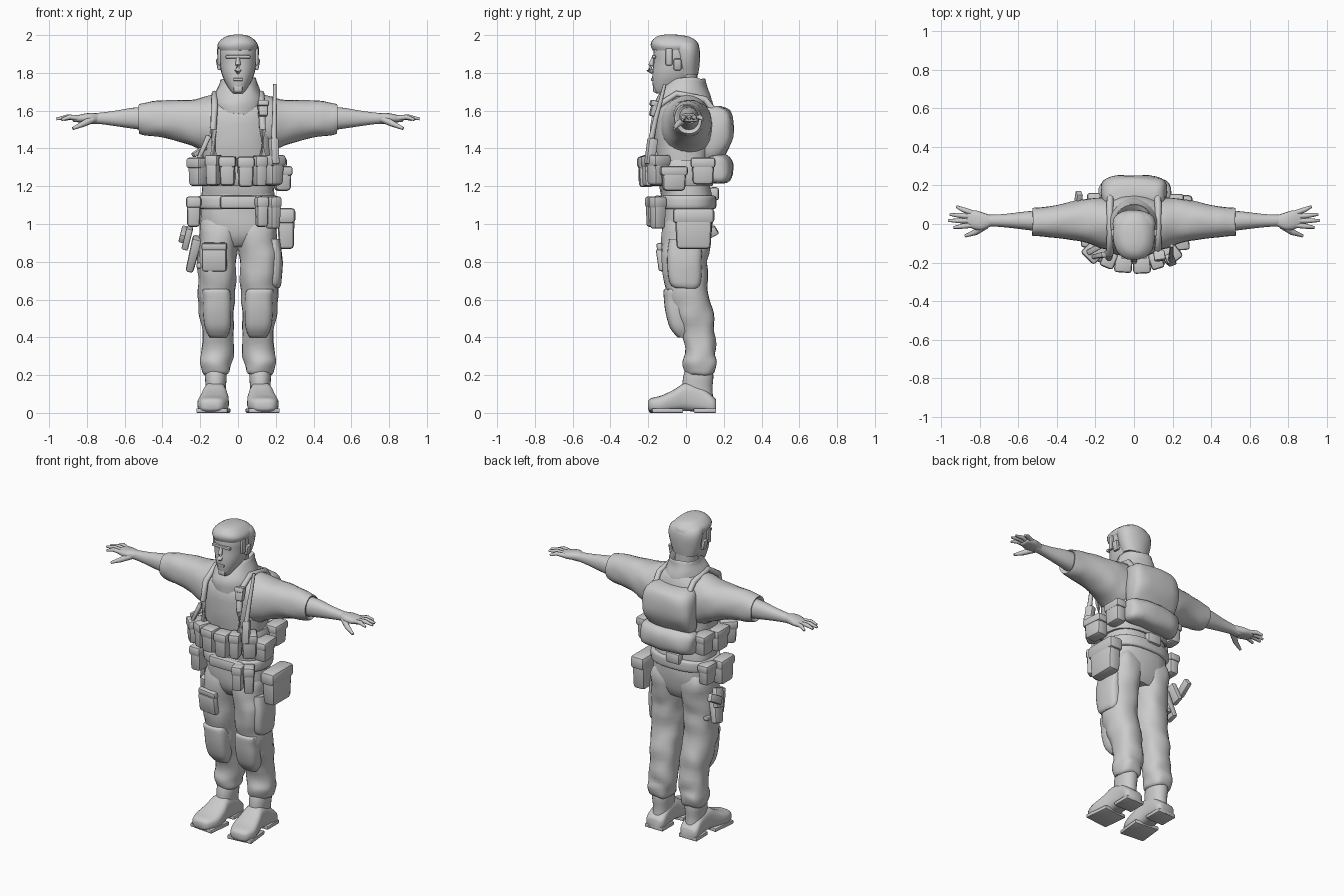
import bpy, bmesh, math
from mathutils import Vector, Euler, noise

mat = bpy.data.materials.new("plain grey")
mat.diffuse_color = (0.6, 0.6, 0.6, 1)


def finish(name, bm, angle=50):
    bmesh.ops.recalc_face_normals(bm, faces=bm.faces)
    me = bpy.data.meshes.new(name)
    bm.to_mesh(me)
    bm.free()
    ob = bpy.data.objects.new(name, me)
    bpy.context.collection.objects.link(ob)
    me.materials.append(mat)
    bpy.ops.object.select_all(action='DESELECT')
    ob.select_set(True)
    bpy.context.view_layer.objects.active = ob
    bpy.ops.object.shade_smooth_by_angle(angle=math.radians(angle))
    return ob


def spline(a, b, c, d, t):
    return 0.5 * (2 * b + (c - a) * t + (2 * a - 5 * b + 4 * c - d) * t * t
                  + (3 * b - a - 3 * c + d) * t ** 3)


def loft(name, axis, rings, power=2.2, sides=24, steps=3, folds=0.0, mirror=False):
    """Rings are (position, lo_u, hi_u, lo_v, hi_v); u, v are the other two axes in order."""
    rows = []
    n = len(rings)
    for i in range(n - 1):
        q = [rings[max(0, min(n - 1, i + k))] for k in (-1, 0, 1, 2)]
        for s in range(steps):
            rows.append([spline(*(r[k] for r in q), s / steps) for k in range(5)])
    rows.append(rings[-1])
    bm = bmesh.new()
    loops = []
    for p, u0, u1, v0, v1 in rows:
        loop = []
        for k in range(sides):
            a = 2 * math.pi * k / sides
            c, s = math.cos(a), math.sin(a)
            u = (u0 + u1) / 2 + (u1 - u0) / 2 * math.copysign(abs(c) ** (2 / power), c)
            v = (v0 + v1) / 2 + (v1 - v0) / 2 * math.copysign(abs(s) ** (2 / power), s)
            co = {'x': Vector((p, u, v)), 'y': Vector((u, p, v)), 'z': Vector((u, v, p))}[axis]
            if folds:
                co += noise.noise_vector(co * 11) * folds
            if mirror:
                co.x = -co.x
            loop.append(bm.verts.new(co))
        loops.append(loop)
    for a, b in zip(loops, loops[1:]):
        for k in range(sides):
            j = (k + 1) % sides
            bm.faces.new((a[k], a[j], b[j], b[k]))
    bm.faces.new(loops[0])
    bm.faces.new(loops[-1])
    return finish(name, bm)


def box(name, loc, size, rot=(0, 0, 0), round_=0.25, taper=1.0):
    """Soft-edged box; taper scales its lower end."""
    bm = bmesh.new()
    bmesh.ops.create_cube(bm, size=1)
    e = Euler([math.radians(r) for r in rot]).to_matrix()
    for v in bm.verts:
        k = taper if v.co.z < 0 else 1
        v.co = Vector((v.co.x * size[0] * k, v.co.y * size[1] * k, v.co.z * size[2]))
    bmesh.ops.bevel(bm, geom=bm.edges[:], offset=min(size) * round_, segments=2,
                    profile=0.5, affect='EDGES')
    for v in bm.verts:
        v.co = e @ v.co + Vector(loc)
    return finish(name, bm, 40)


def pouch(name, loc, size, turn=0, tilt=0):
    box(name, loc, size, (tilt, 0, turn), 0.22, 0.9)
    box(name + "_flap", (loc[0], loc[1], loc[2] + size[2] * 0.32),
        (size[0] * 1.08, size[1] * 1.1, size[2] * 0.38), (tilt, 0, turn), 0.25)


def rod(name, points, radii, sides=8):
    bm = bmesh.new()
    loops = []
    for i, p in enumerate(points):
        d = Vector(points[min(i + 1, len(points) - 1)]) - Vector(points[max(i - 1, 0)])
        q = d.to_track_quat('Z', 'Y')
        loops.append([bm.verts.new(Vector(p) + q @ Vector((
            radii[i] * math.cos(2 * math.pi * k / sides),
            radii[i] * math.sin(2 * math.pi * k / sides), 0))) for k in range(sides)])
    for a, b in zip(loops, loops[1:]):
        for k in range(sides):
            bm.faces.new((a[k], a[(k + 1) % sides], b[(k + 1) % sides], b[k]))
    bm.faces.new(loops[0])
    bm.faces.new(loops[-1])
    return finish(name, bm, 60)


# Torso, hips and collar
loft("torso", 'z', [(1.12, -.19, .19, -.12, .13), (1.2, -.19, .19, -.14, .13),
                    (1.32, -.19, .19, -.155, .13), (1.45, -.19, .19, -.17, .14),
                    (1.56, -.19, .19, -.165, .15), (1.63, -.17, .17, -.14, .14),
                    (1.68, -.11, .11, -.11, .12), (1.7, -.07, .07, -.08, .09)], 2.5, folds=.008)
loft("hips", 'z', [(.88, -.17, .17, -.08, .1), (.94, -.19, .19, -.12, .13), (1.04, -.2, .2, -.13, .145),
                   (1.13, -.195, .195, -.13, .14), (1.2, -.19, .19, -.13, .13)], 2.5, folds=.008)
loft("collar", 'z', [(1.58, -.13, .13, -.165, .12), (1.64, -.14, .14, -.165, .13),
                     (1.69, -.125, .125, -.145, .125), (1.74, -.1, .1, -.11, .11),
                     (1.77, -.09, .09, -.08, .1), (1.74, -.07, .07, -.07, .07)], 2.1, folds=.012)

# Head, hair and face
loft("neck", 'z', [(1.64, -.065, .065, -.08, .06), (1.82, -.07, .07, -.08, .06)])
loft("head", 'z', [(1.69, -.025, .025, -.155, -.1), (1.705, -.04, .04, -.17, -.06),
                   (1.75, -.068, .068, -.178, .02), (1.8, -.088, .088, -.178, .055),
                   (1.86, -.097, .097, -.172, .062), (1.92, -.1, .1, -.172, .06),
                   (1.97, -.08, .08, -.15, .04), (1.985, -.03, .03, -.1, 0)], 2.2)
loft("hair_back", 'z', [(1.79, -.08, .08, -.05, .063), (1.85, -.102, .102, -.055, .07),
                        (1.92, -.111, .111, -.075, .072), (1.96, -.1, .1, -.1, .06),
                        (1.98, -.07, .07, -.1, .03)], 2.2, folds=.006)
loft("hair_top", 'z', [(1.92, -.1, .1, -.178, .06), (1.945, -.108, .108, -.187, .068),
                       (1.97, -.094, .094, -.182, .055), (1.993, -.06, .06, -.155, .02),
                       (2.0, -.02, .02, -.11, -.03)], 2.3, folds=.005)
rod("nose", [(0, -.172, 1.88), (0, -.185, 1.84), (0, -.192, 1.815), (0, -.175, 1.8)],
    [.01, .014, .018, .008])
box("mouth", (0, -.175, 1.765), (.05, .02, .016), round_=.3)
box("chin", (0, -.158, 1.715), (.05, .035, .04), round_=.35)
box("brow", (0, -.17, 1.885), (.13, .02, .018), round_=.3)
for s in (-1, 1):
    box("ear", (s * .102, -.045, 1.845), (.022, .04, .062), (0, s * 10, 0), .35)
    box("sideburn", (s * .1, -.09, 1.885), (.016, .035, .09), round_=.35)

for m in (False, True):
    s = -1 if m else 1
    # Arms: short wide sleeve, forearm, cuff and hand
    loft("sleeve", 'x', [(.08, -.14, .14, 1.34, 1.68), (.15, -.13, .14, 1.36, 1.68),
                         (.22, -.11, .135, 1.40, 1.665), (.3, -.09, .12, 1.435, 1.66),
                         (.4, -.075, .1, 1.455, 1.652), (.48, -.065, .09, 1.468, 1.64),
                         (.525, -.062, .085, 1.48, 1.635), (.515, -.04, .07, 1.5, 1.62)],
         2.1, folds=.008, mirror=m)
    loft("forearm", 'x', [(.48, -.04, .07, 1.495, 1.62), (.56, -.03, .065, 1.505, 1.615),
                          (.66, -.018, .053, 1.52, 1.598), (.74, -.012, .048, 1.53, 1.588),
                          (.79, -.012, .05, 1.53, 1.58)], mirror=m)
    loft("palm", 'x', [(.74, -.01, .045, 1.535, 1.585), (.78, -.03, .058, 1.535, 1.588),
                       (.82, -.03, .07, 1.537, 1.583), (.865, -.012, .068, 1.54, 1.572),
                       (.875, -.005, .06, 1.545, 1.568)], 2.5, 16, mirror=m)
    for y0, x1, y1, z1 in ((-.006, .935, -.018, 1.552), (.016, .962, .018, 1.556),
                           (.038, .955, .05, 1.556), (.058, .92, .09, 1.552)):
        xm = (.85 + x1) / 2
        rod("finger", [(s * .84, y0, 1.56), (s * xm, (y0 + y1) / 2, 1.566), (s * x1, y1, z1)],
            [.014, .013, .007])
    rod("thumb", [(s * .77, -.005, 1.555), (s * .82, -.042, 1.53), (s * .875, -.062, 1.505)],
        [.022, .016, .008])
    # Legs
    loft("trouser_leg", 'z', [(.2, .055, .18, .0, .14), (.215, .045, .19, -.012, .155),
                              (.26, .04, .2, -.015, .165), (.31, .022, .195, -.005, .155),
                              (.4, .02, .195, -.02, .155), (.5, .022, .2, -.06, .145),
                              (.58, .02, .205, -.09, .13), (.68, .016, .21, -.115, .115),
                              (.78, .01, .215, -.13, .115), (.88, .005, .21, -.13, .125),
                              (.98, .0, .2, -.12, .14), (1.06, .01, .18, -.1, .12)],
         2.4, folds=.014, mirror=m)
    loft("knee_pad", 'z', [(.4, .06, .15, -.045, .02), (.45, .04, .175, -.085, .02),
                           (.53, .035, .185, -.108, .02), (.6, .035, .185, -.117, .02),
                           (.65, .045, .19, -.118, .0), (.655, .07, .17, -.1, .0)], 3, mirror=m)
    # Boots
    loft("boot_shaft", 'z', [(.03, .065, .175, -.01, .15), (.12, .065, .17, -.02, .14),
                             (.19, .06, .175, -.015, .145), (.24, .065, .17, .0, .14)], mirror=m)
    loft("boot_foot", 'y', [(-.202, .1, .17, .02, .06), (-.185, .075, .2, .006, .078),
                            (-.13, .05, .215, .002, .092), (-.06, .05, .2, .005, .125),
                            (0, .06, .185, .01, .16), (.08, .06, .18, .003, .14),
                            (.14, .06, .185, 0, .09), (.16, .075, .17, .004, .07)], 3, mirror=m)
    box("boot_sole", (s * .13, -.105, .012), (.165, .165, .024), (0, 0, s * 6), .25)
    box("boot_heel", (s * .122, .1, .012), (.13, .12, .024), round_=.25)
    # Shoulder straps of the vest
    rod("shoulder_strap", [(s * .13, -.165, 1.36), (s * .13, -.175, 1.5), (s * .125, -.155, 1.62),
                           (s * .125, -.05, 1.69), (s * .125, .1, 1.66), (s * .12, .16, 1.58)],
        [.018, .018, .018, .016, .018, .018])

# Backpack and bedroll
loft("backpack", 'z', [(1.33, -.13, .13, .08, .18), (1.38, -.16, .16, .08, .215),
                       (1.46, -.17, .17, .08, .25), (1.54, -.17, .17, .08, .252),
                       (1.6, -.155, .155, .08, .23), (1.625, -.12, .12, .08, .18)], 3.4, folds=.008)
loft("back_roll", 'x', [(-.18, .13, .19, 1.25, 1.34), (-.16, .1, .22, 1.22, 1.36), (-.08, .1, .245, 1.215, 1.37),
                        (.08, .1, .25, 1.215, 1.37), (.17, .1, .225, 1.22, 1.36),
                        (.19, .13, .19, 1.25, 1.34)], 2.6, folds=.008)
box("back_buckle", (-.02, .15, 1.16), (.1, .05, .07), round_=.3)

# Vest band, belt and belt buckle
loft("vest_band", 'z', [(1.2, -.2, .2, -.155, .14), (1.24, -.21, .21, -.17, .15),
                        (1.3, -.21, .21, -.17, .15), (1.34, -.2, .2, -.16, .14)], 2.5)
loft("belt", 'z', [(1.08, -.2, .2, -.14, .15), (1.09, -.212, .212, -.152, .16),
                   (1.14, -.212, .212, -.152, .16), (1.15, -.2, .2, -.14, .15)], 2.5)
box("belt_roll", (.02, -.15, 1.115), (.23, .045, .07), round_=.35)

# Chest pouches: x, y, z, width, depth, height, turn
for x, y, z, w, d, h, r in ((-.055, -.205, 1.28, .085, .085, .155, -4), (.04, -.21, 1.275, .085, .085, .16, 3),
                            (-.13, -.185, 1.285, .07, .08, .16, -22), (.115, -.19, 1.28, .065, .08, .16, 18),
                            (-.205, -.14, 1.275, .09, .1, .15, -45), (.185, -.15, 1.285, .09, .1, .16, 38),
                            (.235, -.065, 1.24, .09, .13, .13, 5), (-.215, -.03, 1.27, .08, .12, .14, 0),
                            (.215, .09, 1.28, .08, .12, .14, 0), (-.2, .1, 1.28, .08, .11, .13, 0)):
    pouch("chest_pouch", (x, y, z), (w, d, h), r)

# Belt and thigh pouches
pouch("front_pouch_inner", (.125, -.175, 1.065), (.065, .07, .16), 12)
pouch("front_pouch_outer", (.185, -.15, 1.06), (.065, .075, .17), 32)
pouch("right_belt_pouch", (-.235, -.05, 1.065), (.075, .13, .16), 0)
pouch("right_back_pouch", (-.21, .08, 1.08), (.07, .1, .13), 0)
pouch("hip_pouch", (.255, .04, .975), (.09, .2, .215), 0)
loft("left_cargo_pocket", 'z', [(.66, .16, .215, -.06, .06), (.69, .14, .23, -.09, .08),
                                (.8, .14, .235, -.1, .085), (.92, .14, .225, -.09, .08)], 3, folds=.006)
box("right_cargo_pocket", (-.125, -.125, .81), (.13, .04, .12), (8, 0, -8), .3)
box("right_cargo_flap", (-.125, -.13, .88), (.135, .035, .04), (8, 0, -8), .3)

# Thigh holster with sidearm
box("holster", (-.235, .02, .84), (.055, .1, .19), (15, 14, 0), .25, .75)
box("sidearm_grip", (-.29, .115, .945), (.032, .11, .05), (30, 14, 0), .25)
box("sidearm_slide", (-.268, .05, .925), (.035, .07, .12), (15, 14, 0), .25)
box("holster_strap", (-.2, .0, .78), (.04, .17, .03), round_=.3)

# Radio with antenna, chest light and blade
box("radio", (.19, -.185, 1.385), (.045, .05, .14), (-8, 0, 20), .2)
rod("antenna", [(.19, -.19, 1.42), (.193, -.16, 1.56), (.194, -.135, 1.65), (.195, -.112, 1.74)],
    [.016, .013, .011, .009])
pouch("chest_radio_pouch", (.132, -.165, 1.61), (.055, .045, .085), 8, -15)
box("blade_sheath", (-.185, -.165, 1.4), (.03, .03, .15), (-5, 24, 0), .25, .7)
box("blade_handle", (-.205, -.13, 1.385), (.09, .03, .025), (0, -30, 30), .25)
